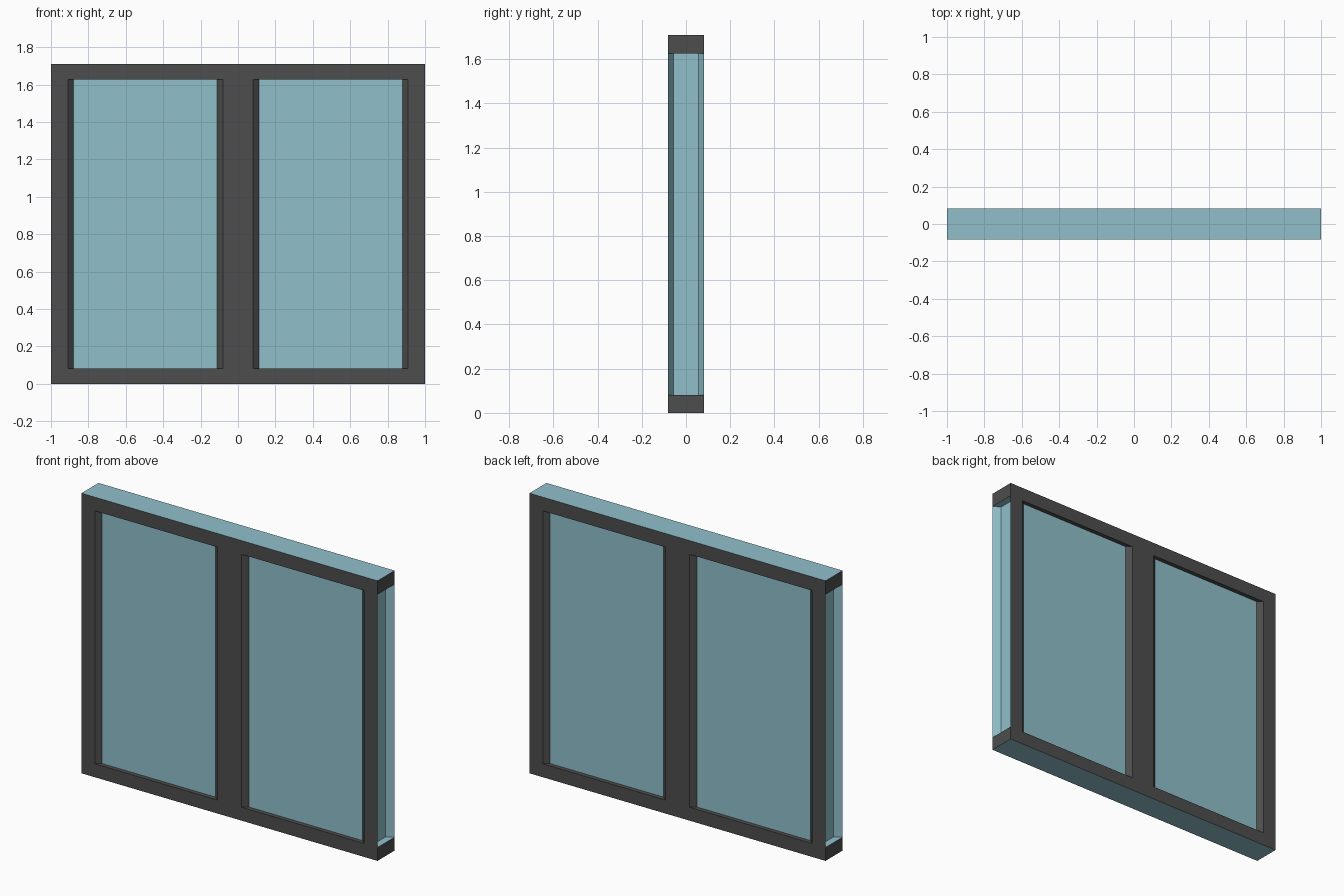
import bpy, bmesh
from mathutils import Vector

if "Cube" in bpy.data.objects:
    bpy.data.objects.remove(bpy.data.objects["Cube"])

W, D, H = 1.0, 0.082, 1.71        # half width, half depth, height
Z0, Z1 = 0.082, 1.626             # opening bottom and top
X_IN, X_OUT = 0.08, 0.91          # opening edges on the face
P_IN, P_OUT = 0.112, 0.88         # pane edges
RECESS = 0.026                    # pane depth behind the face
END_DEPTH = 0.043                 # depth of the end channels


def material(name, rgb):
    m = bpy.data.materials.new(name)
    m.diffuse_color = (*rgb, 1)
    m.use_nodes = True
    m.node_tree.nodes["Principled BSDF"].inputs["Base Color"].default_value = m.diffuse_color
    return m


def box_cut(bm, co, no):
    bmesh.ops.bisect_plane(bm, geom=bm.verts[:] + bm.edges[:] + bm.faces[:],
                           plane_co=co, plane_no=no, dist=1e-5)


def recess(bm, face, move):
    """Sink one face with walls around it; returns the wall faces."""
    walls = bmesh.ops.inset_individual(bm, faces=[face], thickness=0.0)["faces"]
    for v in face.verts:
        v.co = move(v.co)
    return walls


def sink_pane(co):
    s = 1 if co.x > 0 else -1
    x = P_OUT if abs(co.x) > 0.5 else P_IN
    y = D - RECESS
    return Vector((s * x, y if co.y > 0 else -y, co.z))


def sink_end(co):
    s = 1 if co.x > 0 else -1
    y = D - RECESS
    return Vector((s * (W - END_DEPTH), y if co.y > 0 else -y, co.z))


# Solid block
bm = bmesh.new()
bmesh.ops.create_cube(bm, size=1)
for v in bm.verts:
    v.co = Vector((v.co.x * 2 * W, v.co.y * 2 * D, (v.co.z + 0.5) * H))

# Score the outlines of the openings
for x in (X_IN, X_OUT):
    for s in (-1, 1):
        box_cut(bm, (s * x, 0, 0), (1, 0, 0))
for z in (Z0, Z1):
    box_cut(bm, (0, 0, z), (0, 0, 1))
bm.normal_update()

# Dark faces are 0, glass-blue faces are 1
panes, ends = [], []
for f in bm.faces:
    c = f.calc_center_median()
    middle = Z0 < c.z < Z1
    f.material_index = 1 if abs(f.normal.z) > 0.5 else 0
    if middle and abs(f.normal.y) > 0.5 and X_IN < abs(c.x) < X_OUT:
        panes.append(f)
    elif middle and abs(f.normal.x) > 0.5:
        ends.append(f)

# Glass panes, front and back, with dark reveals
for f in panes:
    for w in recess(bm, f, sink_pane):
        w.material_index = 0
    f.material_index = 1

# Blue channels in both ends
for f in ends:
    for w in recess(bm, f, sink_end):
        w.material_index = 1
    f.material_index = 1

bmesh.ops.recalc_face_normals(bm, faces=bm.faces[:])
mesh = bpy.data.meshes.new("window")
bm.to_mesh(mesh)
bm.free()
mesh.materials.append(material("dark_frame", (0.075, 0.075, 0.075)))
mesh.materials.append(material("blue_glass", (0.28, 0.53, 0.60)))
window = bpy.data.objects.new("double_window", mesh)
bpy.context.collection.objects.link(window)
